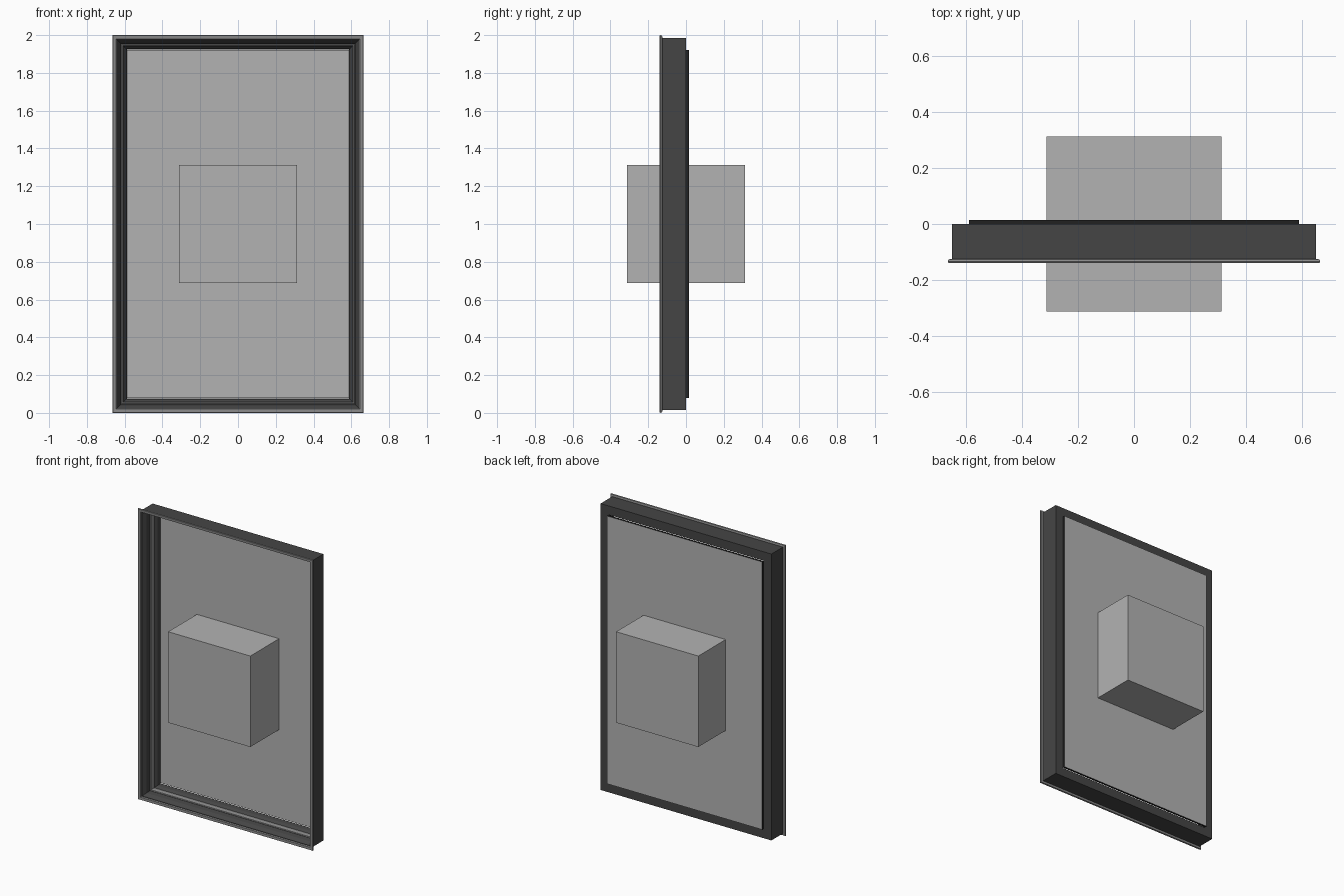
import bpy, bmesh

if "Cube" in bpy.data.objects:
    bpy.data.objects.remove(bpy.data.objects["Cube"])

W, H = 0.665, 2.0  # outer half width and height


def material(name, v):
    m = bpy.data.materials.new(name)
    m.diffuse_color = (v, v, v, 1)
    m.use_nodes = True
    m.node_tree.nodes["Principled BSDF"].inputs["Base Color"].default_value = m.diffuse_color
    return m


def finish(name, bm, *mats):
    bmesh.ops.recalc_face_normals(bm, faces=bm.faces)
    me = bpy.data.meshes.new(name)
    bm.to_mesh(me)
    bm.free()
    for m in mats:
        me.materials.append(m)
    ob = bpy.data.objects.new(name, me)
    bpy.context.collection.objects.link(ob)
    return ob


def mitred_ring(name, profile, mat):
    """Sweep a closed (inset, y) profile around the four mitred corners."""
    bm = bmesh.new()
    rings = []
    for sx, top in ((-1, 0), (1, 0), (1, 1), (-1, 1)):
        rings.append([bm.verts.new((sx * (W - d), y, H - d if top else d))
                      for d, y in profile])
    n = len(profile)
    for i in range(4):
        a, b = rings[i], rings[(i + 1) % 4]
        for j in range(n):
            k = (j + 1) % n
            bm.faces.new((a[j], b[j], b[k], a[k]))
    return finish(name, bm, mat)


def box(name, lo, hi, *mats):
    bm = bmesh.new()
    bmesh.ops.create_cube(bm, size=1)
    for v in bm.verts:
        v.co = [(lo[i] + hi[i]) / 2 + v.co[i] * (hi[i] - lo[i]) for i in range(3)]
    return finish(name, bm, *mats)


dark = material("dark_frame", 0.06)
black = material("black_edge", 0.015)
trim = material("trim_grey", 0.25)
grey = material("pane_grey", 0.45)

# Deep frame body with stepped, sloping inner face
mitred_ring("frame_body", [
    (0.016, -0.125), (0.016, 0.0), (0.077, 0.0), (0.073, -0.03),
    (0.060, -0.045), (0.046, -0.07), (0.040, -0.10), (0.024, -0.125)], dark)

# Rounded front lip
mitred_ring("front_lip", [
    (0.0, -0.134), (0.003, -0.127), (0.010, -0.125), (0.020, -0.125),
    (0.024, -0.131), (0.020, -0.138), (0.003, -0.139)], trim)

# Raised inner bead
mitred_ring("inner_bead", [
    (0.044, -0.068), (0.050, -0.076), (0.056, -0.074), (0.060, -0.060),
    (0.060, -0.045), (0.046, -0.06)], trim)

# Pane with dark edges, sitting on the back of the frame
pane = box("pane", (-0.589, 0.0, 0.08), (0.589, 0.015, 1.92), grey, black)
for f in pane.data.polygons:
    f.material_index = 0 if abs(f.normal.y) > 0.5 else 1

# Cube passing through the pane
box("centre_cube", (-0.3125, -0.3125, 0.6875), (0.3125, 0.3125, 1.3125), grey)
